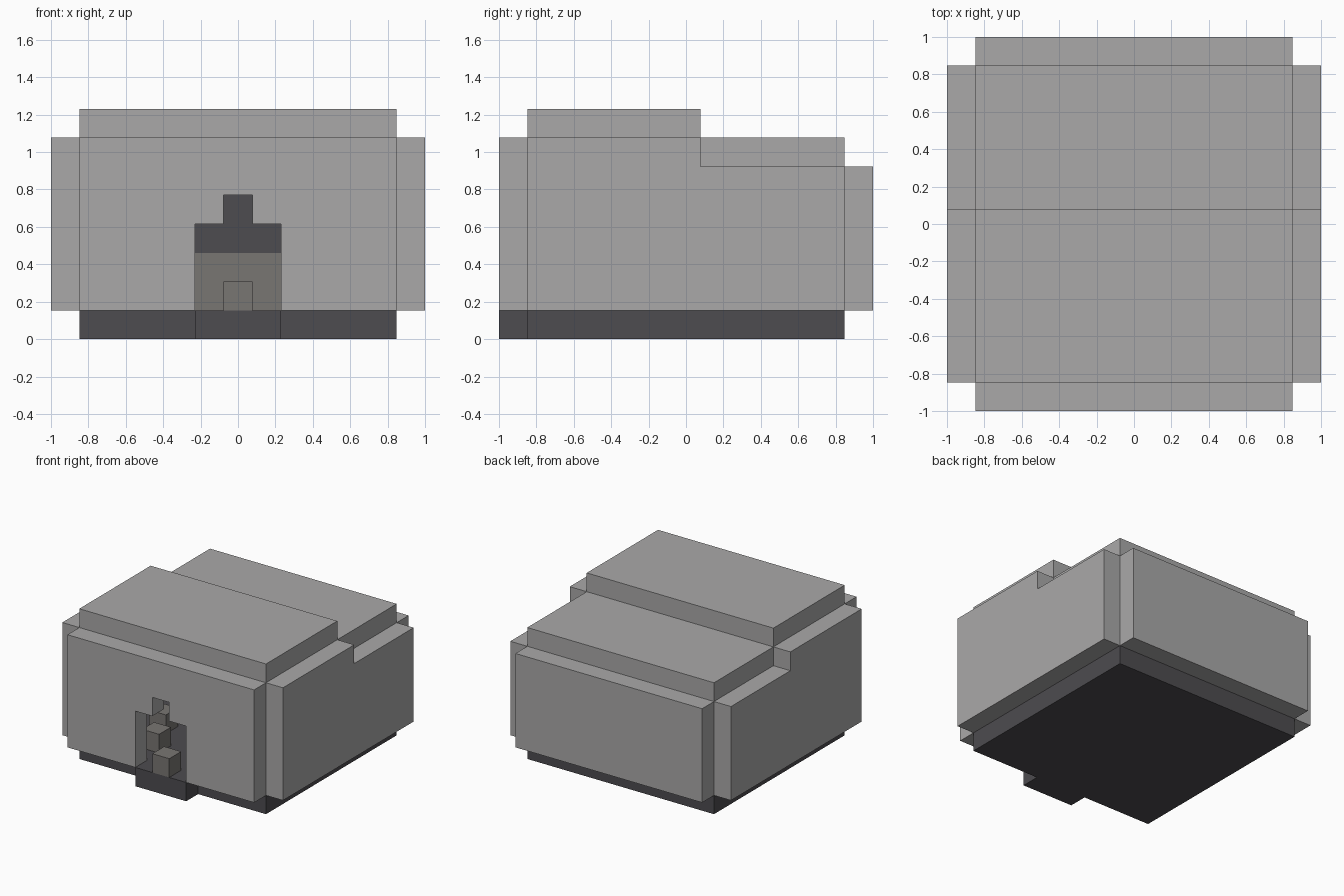
import bpy, bmesh
from mathutils import Vector

cube = bpy.data.objects.get("Cube")
if cube:
    bpy.data.objects.remove(cube, do_unlink=True)

U = 2 / 13  # size of one building block


def material(name, rgb):
    m = bpy.data.materials.new(name)
    m.use_nodes = True
    m.diffuse_color = (*rgb, 1)
    m.node_tree.nodes["Principled BSDF"].inputs["Base Color"].default_value = (*rgb, 1)
    return m


stone = material("light grey stone", (0.40, 0.395, 0.395))
slate = material("dark slate", (0.075, 0.072, 0.08))
clay = material("brown grey", (0.19, 0.18, 0.17))


def prism(name, outline, axis, start, mat, depth=1):
    """Extrude a flat outline, given in blocks, along the x, y or z axis."""
    bm = bmesh.new()

    def point(a, b):
        p = [a, b]
        p.insert(axis, start)
        return bm.verts.new(Vector(p) * U)

    face = bm.faces.new([point(a, b) for a, b in outline])
    grown = bmesh.ops.extrude_face_region(bm, geom=[face])["geom"]
    push = Vector((0, 0, 0))
    push[axis] = depth * U
    bmesh.ops.translate(bm, vec=push, verts=[v for v in grown if isinstance(v, bmesh.types.BMVert)])
    bmesh.ops.recalc_face_normals(bm, faces=bm.faces)
    mesh = bpy.data.meshes.new(name)
    bm.to_mesh(mesh)
    bm.free()
    mesh.materials.append(mat)
    obj = bpy.data.objects.new(name, mesh)
    bpy.context.collection.objects.link(obj)
    return obj


def rect(a0, a1, b0, b1):
    return [(a0, b0), (a1, b0), (a1, b1), (a0, b1)]


# Floor slab with a doorstep
half = [(1.5, -5.5), (5.5, -5.5), (5.5, 5.5)]
prism("floor", [(-1.5, -6.5), (1.5, -6.5)] + half + [(-x, y) for x, y in reversed(half)],
      2, 0, slate)

# Front wall with a stepped doorway
side = [(5.5, 7), (5.5, 1), (1.5, 1), (1.5, 4), (0.5, 4), (0.5, 5)]
prism("front_wall", side + [(-x, z) for x, z in reversed(side)], 1, -6.5, stone)

# Back wall, lower than the front, with its inner lining
prism("back_wall", rect(-5.5, 5.5, 1, 6), 1, 5.5, stone)
prism("back_bench", rect(-5.5, 5.5, 1, 3), 1, 4.5, clay)
prism("back_lining", rect(-5.5, 5.5, 3, 6), 1, 4.5, slate)

# Side walls stepping down behind the middle
step = [(-5.5, 1), (5.5, 1), (5.5, 6), (0.5, 6), (0.5, 7), (-5.5, 7)]
for name, x in (("left_wall", 5.5), ("right_wall", -6.5)):
    prism(name, step, 0, x, stone)

# Two roof slabs
prism("front_roof", rect(-5.5, 5.5, -5.5, 0.5), 2, 7, stone)
prism("back_roof", rect(-5.5, 5.5, 0.5, 5.5), 2, 6, stone)

# Small blocks at the doorway and on the floor inside
for name, x, y in (("door_block", 0, -6), ("inner_block", -2, -4), ("far_block", -3, -2)):
    prism(name, rect(x - 0.5, x + 0.5, y - 0.5, y + 0.5), 2, 1, clay)
